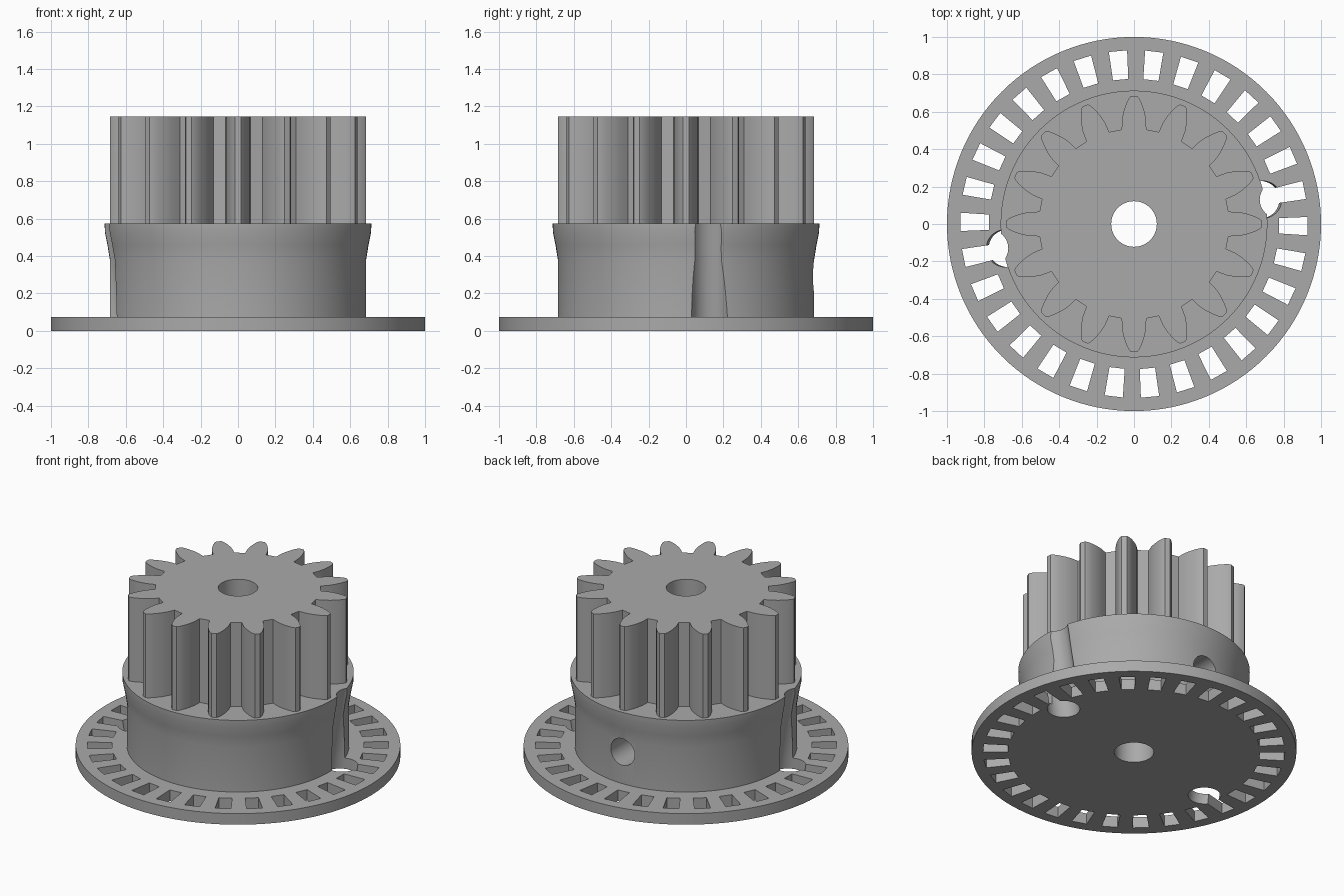
import bpy, bmesh
from math import pi, sin, cos, radians
from mathutils import Vector, Matrix

if "Cube" in bpy.data.objects:
    bpy.data.objects.remove(bpy.data.objects["Cube"])

grey = bpy.data.materials.new("plain grey")
grey.use_nodes = True
tone = (0.4, 0.4, 0.4, 1)
grey.diffuse_color = tone
grey.node_tree.nodes["Principled BSDF"].inputs["Base Color"].default_value = tone

TEETH, SLOTS, SEG = 16, 30, 128
FLANGE_TOP, COLLAR_TOP, GEAR_TOP = 0.075, 0.575, 1.145


def finish(name, bm):
    bmesh.ops.recalc_face_normals(bm, faces=bm.faces)
    mesh = bpy.data.meshes.new(name)
    bm.to_mesh(mesh)
    bm.free()
    mesh.materials.append(grey)
    ob = bpy.data.objects.new(name, mesh)
    bpy.context.collection.objects.link(ob)
    return ob


def prism(bm, outline, z0, z1):
    """Extrude a flat outline between two heights."""
    face = bm.faces.new([bm.verts.new((x, y, z0)) for x, y in outline])
    top = bmesh.ops.extrude_face_region(bm, geom=[face])["geom"]
    bmesh.ops.translate(bm, vec=(0, 0, z1 - z0),
                        verts=[v for v in top if isinstance(v, bmesh.types.BMVert)])


def turned(name, profile):
    """Solid of revolution from (radius, height) pairs."""
    bm = bmesh.new()
    rings = [[bm.verts.new((r * cos(2 * pi * i / SEG), r * sin(2 * pi * i / SEG), z))
              for i in range(SEG)] for r, z in profile]
    bm.faces.new(rings[0])
    bm.faces.new(rings[-1])
    for a, b in zip(rings, rings[1:]):
        for i in range(SEG):
            j = (i + 1) % SEG
            bm.faces.new((a[i], a[j], b[j], b[i]))
    return finish(name, bm)


def rod(name, start, end, radius):
    """Round cutter between two points."""
    start, end = Vector(start), Vector(end)
    axis = end - start
    bm = bmesh.new()
    turn = axis.to_track_quat("Z", "Y").to_matrix().to_4x4()
    bmesh.ops.create_cone(bm, cap_ends=True, segments=48, radius1=radius, radius2=radius,
                          depth=axis.length,
                          matrix=Matrix.Translation((start + end) / 2) @ turn)
    return finish(name, bm)


def cut(ob, cutters):
    for cutter in cutters:
        mod = ob.modifiers.new("cut", "BOOLEAN")
        mod.operation, mod.solver, mod.object = "DIFFERENCE", "EXACT", cutter
        bpy.context.view_layer.objects.active = ob
        bpy.ops.object.modifier_apply(modifier=mod.name)


# Main solids
flange = turned("flange", [(1, 0), (1, FLANGE_TOP)])
collar = turned("collar", [(0.685, FLANGE_TOP), (0.685, 0.38), (0.698, 0.46),
                           (0.712, 0.53), (0.713, COLLAR_TOP)])

# Gear: one tooth flank (radius, half width), mirrored and repeated
flank = [(0.505, 0.066), (0.56, 0.064), (0.60, 0.056), (0.64, 0.043), (0.67, 0.029), (0.685, 0.016)]
tooth = [(r, -w) for r, w in flank] + [(r, w) for r, w in reversed(flank)]
outline = []
for i in range(TEETH):
    a = 2 * pi * i / TEETH
    outline += [(x * cos(a) - y * sin(a), x * sin(a) + y * cos(a)) for x, y in tooth]
bm = bmesh.new()
prism(bm, outline, COLLAR_TOP, GEAR_TOP)
gear = finish("gear", bm)

# Ring of slots in the flange
bm = bmesh.new()
for i in range(SLOTS):
    a = 2 * pi * i / SLOTS - radians(0.7)
    box = [(0.775, -0.041), (0.928, -0.049), (0.928, 0.049), (0.775, 0.041)]
    prism(bm, [(x * cos(a) - y * sin(a), x * sin(a) + y * cos(a)) for x, y in box], -0.1, 0.2)
slots = finish("slot_cutter", bm)

# Bore, side screw hole and the two leaning grooves
bore = rod("bore_cutter", (0, 0, -0.2), (0, 0, 1.4), 0.122)
screw = rod("screw_cutter", (0, 0, 0.29), (0, 0.9, 0.29), 0.09)
grooves = [rod("groove_cutter", (s * 0.65, s * 0.13, -0.15), (s * 0.795, s * 0.13, 0.7), 0.1)
           for s in (1, -1)]

cut(flange, [slots, bore] + grooves)
cut(collar, [bore, screw] + grooves)
cut(gear, [bore])

for helper in [slots, bore, screw] + grooves:
    bpy.data.objects.remove(helper)

# Smooth round walls, crisp edges
for ob in (flange, collar, gear):
    bpy.ops.object.select_all(action="DESELECT")
    ob.select_set(True)
    bpy.context.view_layer.objects.active = ob
    bpy.ops.object.shade_smooth_by_angle(angle=radians(25))
